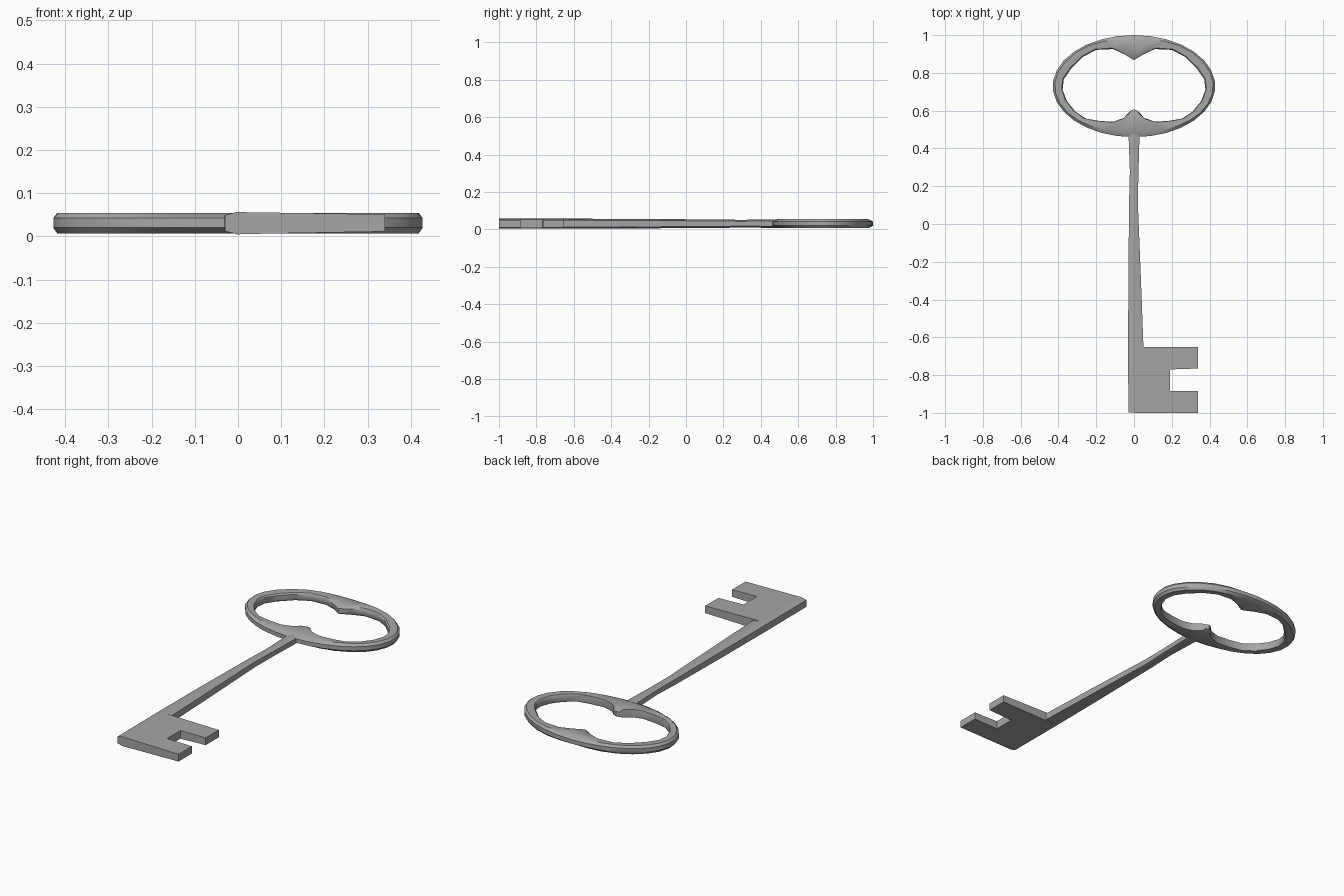
import bpy, bmesh
from math import sin, cos, radians

if "Cube" in bpy.data.objects:
    bpy.data.objects.remove(bpy.data.objects["Cube"])

# Dark iron grey
iron = bpy.data.materials.new("iron")
iron.diffuse_color = (.38, .38, .38, 1)
iron.use_nodes = True
iron.node_tree.nodes["Principled BSDF"].inputs["Base Color"].default_value = iron.diffuse_color


def finish(name, bm):
    bmesh.ops.recalc_face_normals(bm, faces=bm.faces)
    mesh = bpy.data.meshes.new(name)
    bm.to_mesh(mesh)
    bm.free()
    mesh.materials.append(iron)
    obj = bpy.data.objects.new(name, mesh)
    bpy.context.collection.objects.link(obj)
    bpy.ops.object.select_all(action='DESELECT')
    obj.select_set(True)
    bpy.context.view_layer.objects.active = obj
    bpy.ops.object.shade_smooth_by_angle(angle=radians(35))
    return obj


def loft(name, rings, closed=False):
    """Skin a list of equal-length vertex rings, capping the ends unless closed."""
    bm = bmesh.new()
    loops = [[bm.verts.new(p) for p in ring] for ring in rings]
    n = len(loops[0])
    pairs = list(zip(loops, loops[1:]))
    if closed:
        pairs.append((loops[-1], loops[0]))
    else:
        bm.faces.new(loops[0])
        bm.faces.new(loops[-1])
    for a, b in pairs:
        for i in range(n):
            j = (i + 1) % n
            bm.faces.new((a[i], a[j], b[j], b[i]))
    return finish(name, bm)


# Bow: oval band whose inner edge has a cusp at top and bottom
inner_half = [(0, .868), (.05, .898), (.11, .926), (.20, .922), (.27, .885),
              (.335, .82), (.372, .765), (.378, .71), (.355, .65), (.31, .595),
              (.25, .555), (.18, .545), (.10, .542), (.045, .565), (.018, .60),
              (0, .607)]
steps = len(inner_half) - 1
half = []
for k, (ix, iy) in enumerate(inner_half):
    a = radians(90 - 180 * k / steps)
    half.append((ix, iy, .43 * cos(a), .73 + .27 * sin(a)))
outline = half + [(-ix, iy, -ox, oy) for ix, iy, ox, oy in half[-2:0:-1]]

# Band section: fraction from inner to outer edge, and height
section = [(0, .018), (0, .044), (.12, .052), (.82, .054),
           (1, .042), (1, .020), (.82, .007), (.12, .009)]
rings = [[(ix + (ox - ix) * f, iy + (oy - iy) * f, z) for f, z in section]
         for ix, iy, ox, oy in outline]
loft("bow", rings, closed=True)

# Shaft: six-sided bar, slightly waisted, widening towards the bit
# columns: y, left x, right x, bottom z, top z
stations = [(-.999, -.030, .045, .004, .057), (-.65, -.031, .050, .004, .057),
            (-.30, -.030, .037, .005, .056), (.12, -.026, .020, .007, .053),
            (.28, -.022, .024, .009, .051), (.50, -.030, .030, .008, .052)]
rings = [[(l, y, b + .008), (l, y, t - .008), (0, y, t),
          (r, y, t - .008), (r, y, b + .008), (0, y, b)]
         for y, l, r, b, t in stations]
loft("shaft", rings)

# Bit: notched plate, thinning slightly towards its teeth
plate = [(0, -1), (.34, -1), (.34, -.885), (.19, -.885), (.19, -.77),
         (.34, -.765), (.34, -.652), (0, -.652)]
loft("bit", [[(x, y, .005 + .018 * x) for x, y in plate],
             [(x, y, .056 - .015 * x) for x, y in plate]])
